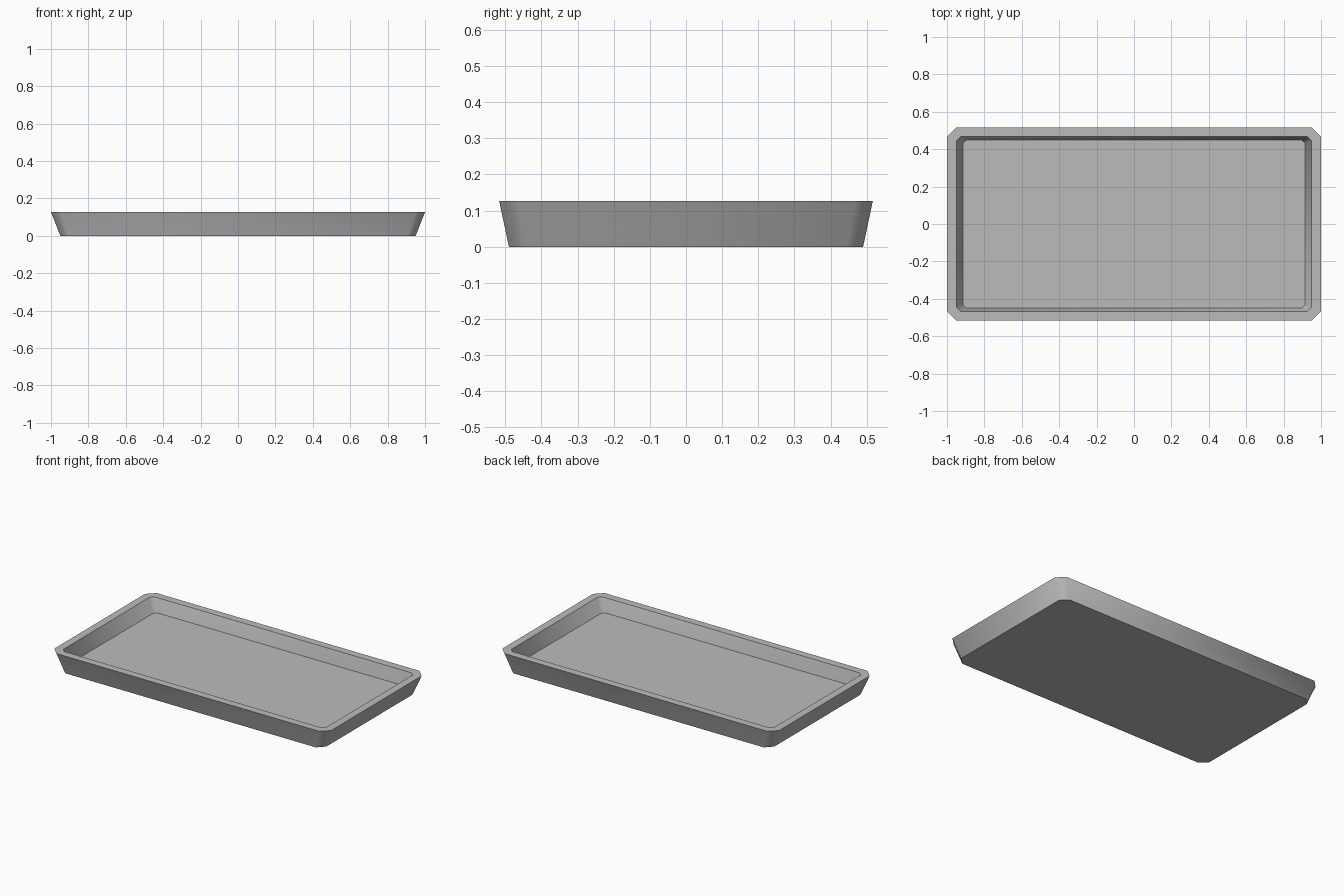
import bpy
import bmesh
import math

default_cube = bpy.data.objects.get("Cube")
if default_cube:
    bpy.data.objects.remove(default_cube, do_unlink=True)


def make_material(name, colour):
    mat = bpy.data.materials.new(name)
    mat.use_nodes = True
    mat.diffuse_color = colour
    mat.node_tree.nodes["Principled BSDF"].inputs["Base Color"].default_value = colour
    return mat


def chamfered_ring(bm, half_x, half_y, cut, z):
    """Rectangle with cut corners, as a counter-clockwise loop of vertices."""
    ring = []
    for sx, sy in ((1, 1), (-1, 1), (-1, -1), (1, -1)):
        along_y = (sx * half_x, sy * (half_y - cut), z)
        along_x = (sx * (half_x - cut), sy * half_y, z)
        pair = (along_y, along_x) if sx == sy else (along_x, along_y)
        ring += [bm.verts.new(p) for p in pair]
    return ring


def bridge(bm, lower, upper):
    for i in range(len(lower)):
        j = (i + 1) % len(lower)
        bm.faces.new((lower[i], lower[j], upper[j], upper[i]))


# Section from the underside, over the rim, down to the floor:
# half width, half depth, corner cut, height
section = [
    (0.95, 0.49, 0.045, 0.0),     # underside
    (1.0, 0.517, 0.05, 0.127),    # outer rim
    (0.95, 0.467, 0.022, 0.127),  # inner rim
    (0.915, 0.45, 0.02, 0.037),   # floor
]

bm = bmesh.new()
rings = [chamfered_ring(bm, *level) for level in section]
for lower, upper in zip(rings, rings[1:]):
    bridge(bm, lower, upper)
bm.faces.new(list(reversed(rings[0])))
bm.faces.new(rings[-1])
bmesh.ops.recalc_face_normals(bm, faces=bm.faces)

mesh = bpy.data.meshes.new("tray")
bm.to_mesh(mesh)
bm.free()
mesh.materials.append(make_material("grey", (0.5, 0.5, 0.5, 1.0)))

tray = bpy.data.objects.new("tray", mesh)
bpy.context.collection.objects.link(tray)

# Soft corner cuts, crisp rim and base edges
bpy.ops.object.select_all(action="DESELECT")
tray.select_set(True)
bpy.context.view_layer.objects.active = tray
bpy.ops.object.shade_smooth_by_angle(angle=math.radians(55))
